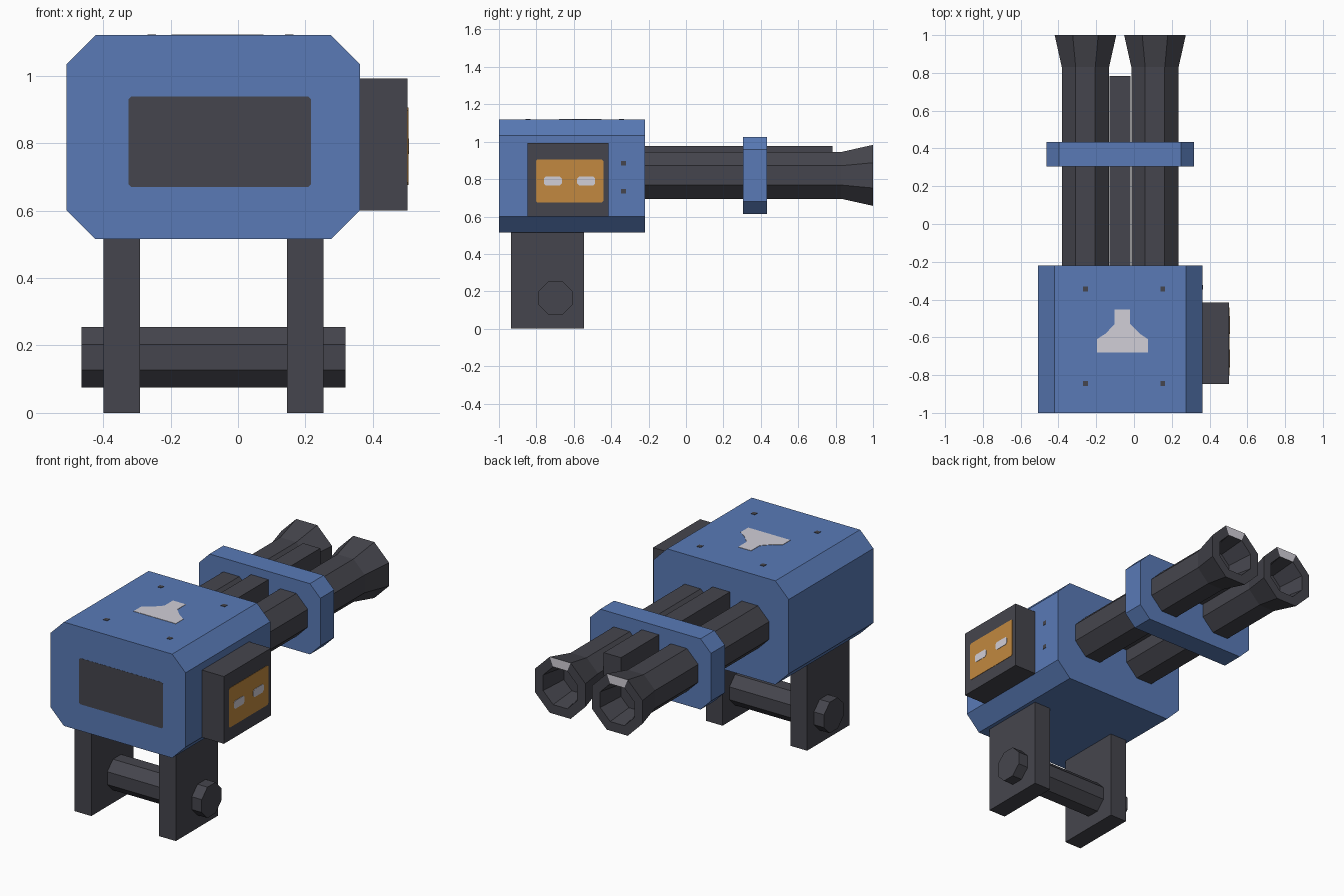
import bpy, bmesh, math
from mathutils import Vector

if "Cube" in bpy.data.objects:
    bpy.data.objects.remove(bpy.data.objects["Cube"])


def material(name, rgb):
    m = bpy.data.materials.new(name)
    m.diffuse_color = (*rgb, 1)
    m.use_nodes = True
    m.node_tree.nodes["Principled BSDF"].inputs["Base Color"].default_value = m.diffuse_color
    return m


BLUE = material("blue paint", (0.100, 0.195, 0.470))
DARK = material("dark metal", (0.060, 0.060, 0.074))
ORANGE = material("orange panel", (0.540, 0.250, 0.050))
LIGHT = material("light grey", (0.640, 0.620, 0.680))


def finish(name, bm, *mats):
    bmesh.ops.recalc_face_normals(bm, faces=bm.faces)
    me = bpy.data.meshes.new(name)
    bm.to_mesh(me)
    bm.free()
    for m in mats:
        me.materials.append(m)
    ob = bpy.data.objects.new(name, me)
    bpy.context.collection.objects.link(ob)
    return ob


def prism(name, pts, axis, a, b, mat):
    """Extrude a 2D outline along an axis from a to b."""
    place = {"x": lambda p, t: (t, p[0], p[1]),
             "y": lambda p, t: (p[0], t, p[1]),
             "z": lambda p, t: (p[0], p[1], t)}[axis]
    bm = bmesh.new()
    lo = [bm.verts.new(place(p, a)) for p in pts]
    hi = [bm.verts.new(place(p, b)) for p in pts]
    bm.faces.new(lo)
    bm.faces.new(hi)
    n = len(pts)
    for i in range(n):
        j = (i + 1) % n
        bm.faces.new((lo[i], lo[j], hi[j], hi[i]))
    return finish(name, bm, mat)


def rect(u0, u1, v0, v1, c=0):
    """Rectangle outline, with corners cut by c."""
    if not c:
        return [(u0, v0), (u1, v0), (u1, v1), (u0, v1)]
    return [(u0 + c, v0), (u1 - c, v0), (u1, v0 + c), (u1, v1 - c),
            (u1 - c, v1), (u0 + c, v1), (u0, v1 - c), (u0, v0 + c)]


def octagon(u, v, half):
    """Flat-topped octagon with the given half width across flats."""
    r = half / math.cos(math.pi / 8)
    return [(u + r * math.cos(math.pi / 8 + k * math.pi / 4),
             v + r * math.sin(math.pi / 8 + k * math.pi / 4)) for k in range(8)]


def barrel(name, cx, cz):
    """Eight-sided barrel with a flared hollow muzzle and light sight mark."""
    bm = bmesh.new()
    rings = []
    for y, half in [(-0.23, 0.125), (0.83, 0.125), (1.0, 0.163),
                    (1.0, 0.11), (0.84, 0.088)]:
        rings.append([bm.verts.new((x, y, z)) for x, z in octagon(cx, cz, half)])
    for r, s in zip(rings, rings[1:]):
        for i in range(8):
            j = (i + 1) % 8
            bm.faces.new((r[i], r[j], s[j], s[i]))
    bm.faces.new(rings[0])
    bm.faces.new(rings[-1])
    for f in bm.faces:
        c = f.calc_center_median()
        if c.y > 0.99 and c.z > cz + 0.12:
            f.material_index = 1
    finish(name, bm, DARK, LIGHT)


T = 0.004  # plate thickness

# Main housing with its painted panel
prism("housing", rect(-0.508, 0.362, 0.515, 1.12, 0.086), "y", -1, -0.22, BLUE)
prism("rear_panel", rect(-0.325, 0.217, 0.67, 0.938, 0.008), "y", -1 - T / 4, -0.99, DARK)

# Plain light marking on top
prism("top_marking", [(-0.197, -0.68), (0.075, -0.68), (0.075, -0.61), (0.03, -0.58),
                      (-0.02, -0.53), (-0.02, -0.452), (-0.103, -0.452),
                      (-0.103, -0.53), (-0.15, -0.58), (-0.197, -0.61)],
      "z", 1.118, 1.12 + T / 2, LIGHT)

# Bolt heads
for x in (-0.256, 0.152):
    for y in (-0.845, -0.345):
        prism("top_bolt", rect(x - 0.013, x + 0.013, y - 0.013, y + 0.013),
              "z", 1.118, 1.12 + T / 2, DARK)
for z in (0.735, 0.885):
    prism("side_bolt", rect(-0.347, -0.322, z - 0.012, z + 0.012),
          "x", 0.36, 0.362 + T / 2, DARK)

# Side box with orange panel and two light slots
prism("side_box", rect(-0.848, -0.415, 0.60, 0.992), "x", 0.35, 0.503, DARK)
prism("side_panel", rect(-0.803, -0.442, 0.675, 0.905, 0.008), "x", 0.50, 0.503 + T / 2, ORANGE)
for y in (-0.712, -0.534):
    prism("panel_slot", rect(y - 0.048, y + 0.048, 0.767, 0.814, 0.01),
          "x", 0.50, 0.503 + T, LIGHT)

# Mount legs and octagonal axle
for x in (-0.345, 0.2):
    prism("mount_leg", rect(-0.935, -0.545, 0, 0.53), "x", x - 0.054, x + 0.054, DARK)
prism("axle", octagon(-0.698, 0.165, 0.09), "x", -0.464, 0.318, DARK)

# Twin barrels, centre rail and clamp
for x in (-0.257, 0.111):
    barrel("barrel", x, 0.82)
prism("centre_rail", rect(-0.129, -0.018, 0.845, 0.977), "y", -0.23, 0.783, DARK)
prism("barrel_clamp", rect(-0.464, 0.317, 0.613, 1.025, 0.067), "y", 0.305, 0.433, BLUE)
